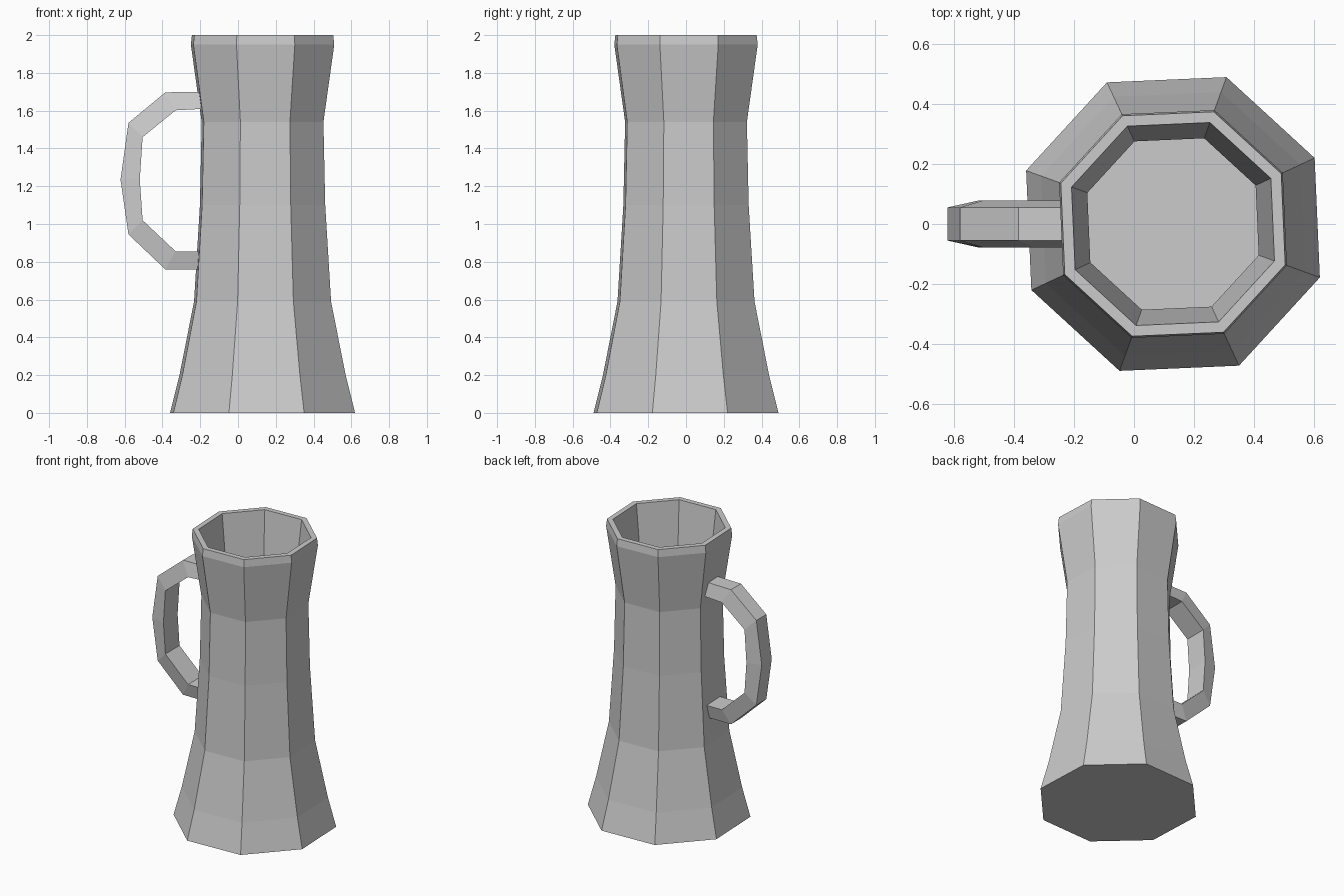
import bpy
import bmesh
from math import cos, sin, radians

cube = bpy.data.objects.get("Cube")
if cube:
    bpy.data.objects.remove(cube, do_unlink=True)

grey = bpy.data.materials.new("plain_grey")
grey.use_nodes = True
colour = (0.6, 0.6, 0.6, 1)
grey.diffuse_color = colour
grey.node_tree.nodes["Principled BSDF"].inputs["Base Color"].default_value = colour


def loft(name, rings):
    """Skin a list of equal-length point rings and cap both ends."""
    bm = bmesh.new()
    loops = [[bm.verts.new(p) for p in ring] for ring in rings]
    n = len(loops[0])
    for a, b in zip(loops, loops[1:]):
        for i in range(n):
            j = (i + 1) % n
            bm.faces.new((a[i], a[j], b[j], b[i]))
    bm.faces.new(loops[0][::-1])
    bm.faces.new(loops[-1])
    bmesh.ops.recalc_face_normals(bm, faces=bm.faces)
    mesh = bpy.data.meshes.new(name)
    bm.to_mesh(mesh)
    bm.free()
    mesh.materials.append(grey)
    obj = bpy.data.objects.new(name, mesh)
    bpy.context.collection.objects.link(obj)
    return obj


# Tankard body: outer wall going up, rim, then inner wall down to the floor
SIDES, TURN, CENTRE_X = 8, 25, 0.13
profile = [(0.521, 0), (0.468, 0.2), (0.386, 0.59), (0.353, 1.1), (0.343, 1.54),
           (0.404, 1.95), (0.398, 2), (0.36, 2), (0.304, 1.54), (0.304, 0.08)]
angles = [radians(TURN + i * 360 / SIDES) for i in range(SIDES)]
loft("tankard_body", [[(CENTRE_X + r * cos(a), r * sin(a), z) for a in angles]
                      for r, z in profile])

# Handle: tapered section, narrow on the outside and wide on the inside
outer = [(-0.19, 1.70), (-0.385, 1.697), (-0.58, 1.535), (-0.622, 1.235),
         (-0.58, 0.945), (-0.385, 0.76), (-0.2, 0.76)]
inner = [(-0.18, 1.61), (-0.33, 1.602), (-0.505, 1.46), (-0.52, 1.235),
         (-0.505, 1.02), (-0.33, 0.855), (-0.19, 0.855)]
OUT_HALF, IN_HALF = 0.055, 0.078
loft("handle", [[(ox, -OUT_HALF, oz), (ox, OUT_HALF, oz),
                 (ix, IN_HALF, iz), (ix, -IN_HALF, iz)]
                for (ox, oz), (ix, iz) in zip(outer, inner)])
